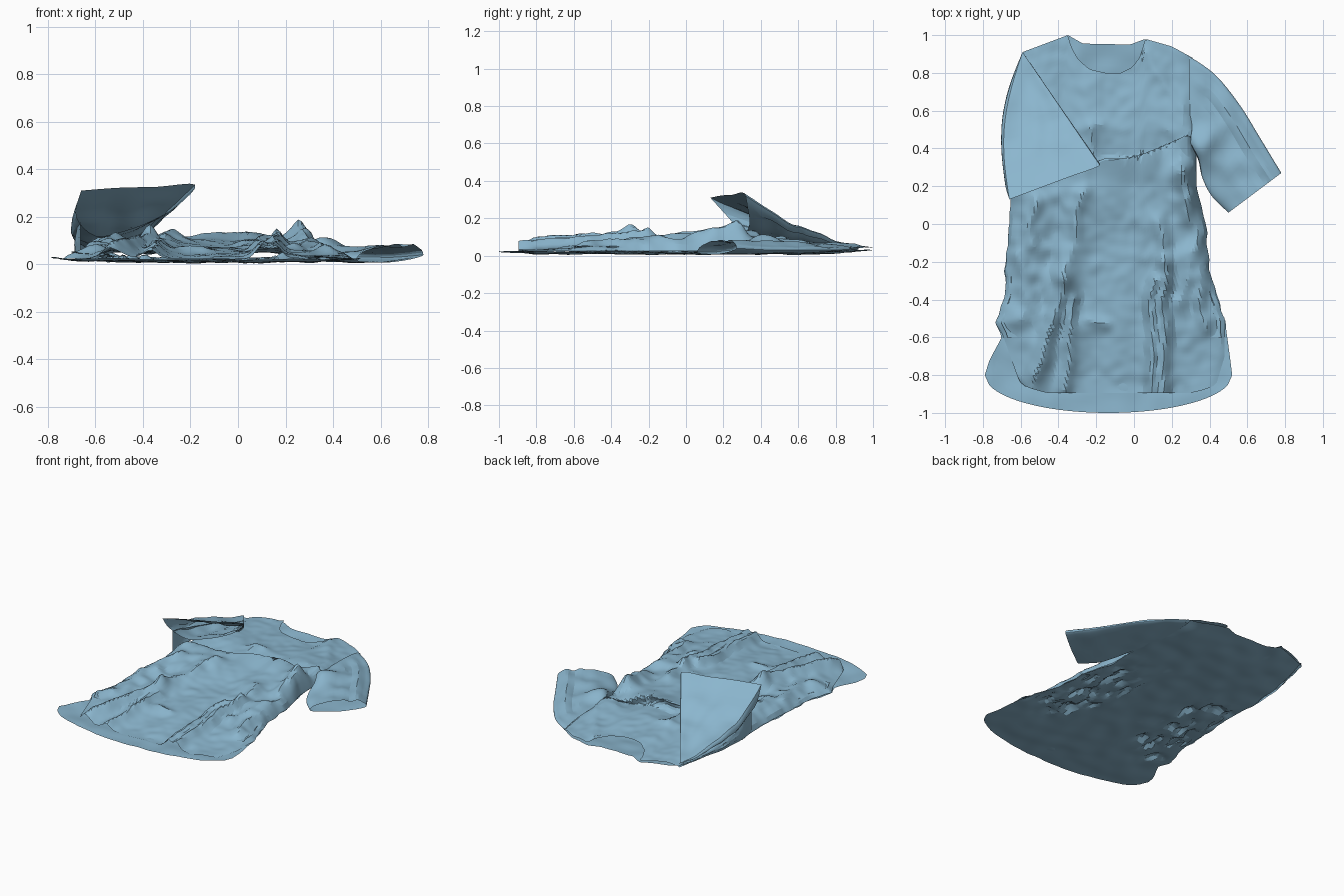
import bpy, bmesh, math
from mathutils import Vector, noise
from mathutils.geometry import intersect_point_line

if "Cube" in bpy.data.objects:
    bpy.data.objects.remove(bpy.data.objects["Cube"])

FABRIC = bpy.data.materials.new("blue_fabric")
FABRIC.diffuse_color = (0.26, 0.47, 0.62, 1)
FABRIC.use_nodes = True
FABRIC.node_tree.nodes["Principled BSDF"].inputs["Base Color"].default_value = FABRIC.diffuse_color


def interp(pts, t):
    """Piecewise linear lookup in a sorted list of (t, value)."""
    if t <= pts[0][0]:
        return pts[0][1]
    for (a, va), (b, vb) in zip(pts, pts[1:]):
        if t <= b:
            return va + (vb - va) * (t - a) / (b - a)
    return pts[-1][1]


def along(pts, t):
    """Point on an evenly parameterised, smoothed polyline."""
    n = len(pts) - 1
    i = min(int(t * n), n - 1)
    p = [Vector(pts[max(0, min(n, k))]) for k in range(i - 1, i + 3)]
    f = t * n - i
    return 0.5 * (2 * p[1] + (p[2] - p[0]) * f + (2 * p[0] - 5 * p[1] + 4 * p[2] - p[3]) * f * f
                  + (3 * p[1] - p[0] - 3 * p[2] + p[3]) * f ** 3)


def cloth(name, nu, nv, fn, flip=False):
    """Grid surface from fn(u, v) -> point."""
    bm = bmesh.new()
    g = [[bm.verts.new(fn(i / nu, j / nv)) for i in range(nu + 1)] for j in range(nv + 1)]
    for j in range(nv):
        for i in range(nu):
            q = (g[j][i], g[j][i + 1], g[j + 1][i + 1], g[j + 1][i])
            bm.faces.new(q[::-1] if flip else q)
    bmesh.ops.remove_doubles(bm, verts=bm.verts, dist=0.0004)
    me = bpy.data.meshes.new(name)
    bm.to_mesh(me)
    bm.free()
    me.materials.append(FABRIC)
    ob = bpy.data.objects.new(name, me)
    bpy.context.collection.objects.link(ob)
    bpy.context.view_layer.objects.active = ob
    ob.select_set(True)
    bpy.ops.object.shade_smooth_by_angle(angle=math.radians(18))
    ob.select_set(False)
    return ob


def wob(x, y, s, seed=0.0):
    return noise.noise(Vector((x * s, y * s, seed)))


# Outline of the dress: side edges by height, top edge by x
LEFT = [(-0.8, -0.79), (-0.72, -0.765), (-0.6, -0.70), (-0.52, -0.73), (-0.35, -0.68), (-0.2, -0.68),
        (0.0, -0.66), (0.13, -0.655), (0.35, -0.67), (0.6, -0.64), (0.91, -0.59)]
RIGHT = [(-0.8, 0.52), (-0.72, 0.51), (-0.5, 0.48), (-0.25, 0.40), (0.0, 0.38), (0.2, 0.33),
         (0.4, 0.33), (0.65, 0.34), (0.88, 0.31)]
F_LEFT = [(-0.88, -0.58), (-0.8, -0.62), (-0.6, -0.69)] + LEFT[3:]
F_RIGHT = [(-0.9, 0.42), (-0.7, 0.48)] + RIGHT[2:]
NECK_F = [(-0.59, 0.91), (-0.35, 1.0), (-0.33, 0.93), (-0.29, 0.87), (-0.23, 0.82), (-0.15, 0.80),
          (-0.07, 0.80), (-0.01, 0.83), (0.03, 0.88), (0.06, 0.98), (0.2, 0.94), (0.31, 0.88)]
NECK_B = [(-0.59, 0.91), (-0.35, 1.0), (-0.27, 0.955), (-0.02, 0.95), (0.06, 0.98), (0.2, 0.94), (0.31, 0.88)]

# Crest height of the front, and fold ridges (x0, y0, x1, y1, width, height)
CREST = [(-0.9, 0.026), (-0.7, 0.04), (-0.5, 0.055), (-0.1, 0.075), (0.15, 0.10), (0.28, 0.11),
         (0.31, 0.105), (0.36, 0.065), (0.5, 0.08), (0.8, 0.055), (1.0, 0.045)]
RIDGES = [(0.10, -0.9, 0.10, -0.3, 0.035, 0.07), (0.165, -0.9, 0.17, -0.2, 0.035, 0.07),
          (0.17, -0.2, 0.12, 0.0, 0.05, 0.05), (-0.54, -0.87, -0.36, -0.3, 0.05, 0.085),
          (-0.36, -0.3, -0.29, 0.15, 0.055, 0.06), (-0.37, -0.88, -0.32, -0.4, 0.035, 0.06),
          (-0.6, -0.5, -0.57, -0.15, 0.05, 0.035), (-0.62, -0.15, -0.5, 0.12, 0.055, 0.04),
          (0.26, -0.4, 0.3, -0.15, 0.045, 0.04), (0.37, -0.55, 0.33, -0.1, 0.04, 0.035),
          (0.24, 0.27, 0.3, 0.17, 0.055, 0.12), (0.26, 0.1, 0.33, -0.05, 0.05, 0.04),
          (0.29, 0.47, 0.31, 0.3, 0.05, 0.05), (-0.24, -0.51, -0.16, -0.53, 0.035, 0.035),
          (-0.23, 0.5, -0.19, 0.34, 0.03, 0.025), (0.06, 0.9, 0.3, 0.5, 0.03, 0.015),
          (-0.23, 0.53, -0.17, 0.53, 0.025, 0.02)]


def front_height(x, y):
    z = interp(CREST, y) + 0.014 * wob(x, y * 0.6, 7)
    side = min(1, abs(x + 0.12) / 0.4) * max(0, 1 - abs(y + 0.15) / 0.6)
    z += 0.035 * side * wob(x * 1.6, y, 9, 3) + 0.006 * wob(x, y, 17, 3)
    p = Vector((x + 0.035 * wob(x * 0.4, y, 6, 11), y, 0))
    for x0, y0, x1, y1, w, h in RIDGES:
        a, b = Vector((x0, y0, 0)), Vector((x1, y1, 0))
        t = max(0, min(1, intersect_point_line(p, a, b)[1]))
        z += 0.75 * h * math.exp(-((p - a - (b - a) * t).length / w) ** 1.6)
    return max(0.022, z)


def outline(u, v, left, right, low, top):
    ytop = interp(top, -0.59 + 0.90 * u)
    y = low + (ytop - low) * v
    x0, x1 = interp(left, y), interp(right, y)
    crumple = 1 if -0.6 < y < 0.15 else 0
    x0 += 0.014 * crumple * wob(0, y, 14, 5)
    x1 += 0.012 * crumple * wob(1, y, 14, 5)
    return x0 + (x1 - x0) * u, y


def front_panel(u, v):
    edge = 1 - abs(2 * u - 1)
    x, y = outline(u, v, F_LEFT, F_RIGHT, -0.84 - 0.055 * math.sqrt(min(1, edge * 4)), NECK_F)
    seam = math.sqrt(min(1, edge / 0.16))
    z = 0.025 + (front_height(x, y) - 0.025) * seam
    # waist fold: skirt cloth pushed up over the chest cloth
    line = 0.28 + 0.16 * max(0, min(1, (x + 0.05) / 0.4)) ** 1.3
    reach = 0.065 * max(0, min(1, (x + 0.3) / 0.15)) * min(1, edge / 0.1)
    push = math.exp(-((y - line) / 0.032) ** 2)
    return x, y + reach * push, z + 0.35 * reach * push


def back_panel(u, v):
    s = 2 * u - 1
    x, y = outline(u, v, LEFT, RIGHT, -0.8 - 0.2 * math.sqrt(max(0, 1 - s * s)), NECK_B)
    z = 0.012 + 0.012 * abs(s) ** 6 + 0.012 * wob(x, y, 8, 9) + 0.02 * max(0, (y - 0.75) / 0.25)
    z += 0.008 * max(0, min(1, (-0.75 - y) / 0.15))
    # gathered wrinkles under both sides of the skirt
    gather = max(0, min(1, (abs(s) - 0.25) * 3)) * max(0, min(1, (0.5 - abs(y + 0.15)) * 4))
    gather *= min(1, 6 * (1 - abs(s)))
    z += 0.06 * gather * max(0, wob(x * 1.8, y * 0.8, 11, 4))
    return x, y, max(0.0, z)


cloth("dress_front", 64, 110, front_panel)
cloth("dress_back", 56, 70, back_panel, flip=True)


# Crumpled cloth tucked between the panels along each side
def side_tuck(left):
    def fn(u, v):
        y = -0.6 + 0.72 * v
        inset = 0.03 + 0.05 * (1 - math.cos(2 * math.pi * u)) + 0.02 * wob(u, y, 9, 2)
        x = interp(LEFT, y) + inset if left else interp(RIGHT, y) - inset
        return x, y, 0.02 + 0.03 * u + 0.01 * wob(u, y, 12, 7)
    return fn


cloth("left_side_tuck", 8, 30, side_tuck(True))
cloth("right_side_tuck", 8, 30, side_tuck(False), flip=True)

# Right sleeve: flattened tube from the shoulder seam to an open cuff
OUTER = [(0.29, 0.89, 0.035), (0.43, 0.79, 0.03), (0.56, 0.63, 0.03), (0.665, 0.46, 0.03), (0.78, 0.27, 0.04)]
INNER = [(0.30, 0.42, 0.04), (0.34, 0.34, 0.03), (0.36, 0.25, 0.03), (0.41, 0.15, 0.02), (0.50, 0.06, 0.02)]


def right_sleeve(u, v):
    a = 2 * math.pi * u
    s = (1 - math.cos(a)) / 2
    p = along(OUTER, v).lerp(along(INNER, v), s)
    if u < 0.5:
        bunch = 0.06 * math.exp(-((p.x - 0.35) / 0.07) ** 2 - ((p.y - 0.41) / 0.09) ** 2)
        crease = 0.012 * math.cos(s * 26 + 2 * v) * max(0, 1 - 1.6 * s) * min(1, 4 * v)
        crease += 0.016 * wob(p.x, p.y, 11, 1) * min(1, 4 * v)
        p.z += math.sin(a) * (0.03 + 0.02 * v + crease) + bunch * min(1, 4 * math.sin(a))
        p.z += 0.025 * max(0, 1 - s * 3) * math.sin(a) * v
    else:
        p.z += math.sin(a) * (0.018 + 0.006 * wob(p.x, p.y, 9, 4))
    return p


cloth("right_sleeve", 48, 22, right_sleeve, flip=True)

# Left sleeve: folded over the chest, widening to a raised open cuff
CUFF = [(-0.66, 0.13, 0.31), (-0.50, 0.19, 0.322), (-0.34, 0.25, 0.326), (-0.18, 0.31, 0.335),
        (-0.25, 0.33, 0.25), (-0.36, 0.34, 0.185), (-0.48, 0.33, 0.14), (-0.60, 0.30, 0.12),
        (-0.68, 0.23, 0.20), (-0.66, 0.13, 0.31)]


def left_sleeve(u, v):
    rim = along(CUFF, u)
    p = Vector((-0.59, 0.91, 0.05)).lerp(rim, v)
    belly = math.sin(math.pi * v)
    outer = max(0, 1 - abs(rim.x + 0.67) / 0.16)
    p.x -= 0.065 * outer * belly
    p.z -= 0.035 * belly * (1 if u < 0.45 or u > 0.9 else 0.5)
    p.z += 0.03 * belly * wob(p.x, p.y, 8, 6)
    return p


cloth("left_sleeve", 36, 22, left_sleeve, flip=True)


# Outer side of the folded sleeve, dropping to the armhole
def sleeve_gusset(u, v):
    y = 0.88 - 0.64 * v
    top = 0.05 + 0.13 * v ** 1.3
    bulge = math.sin(math.pi * v)
    x = interp(LEFT, y) - 0.035 * bulge * math.sin(math.pi * (0.2 + 0.7 * u))
    return x + 0.008 * wob(u, y, 8), y, 0.03 + (top - 0.03) * u


cloth("left_sleeve_underside", 8, 24, sleeve_gusset)
